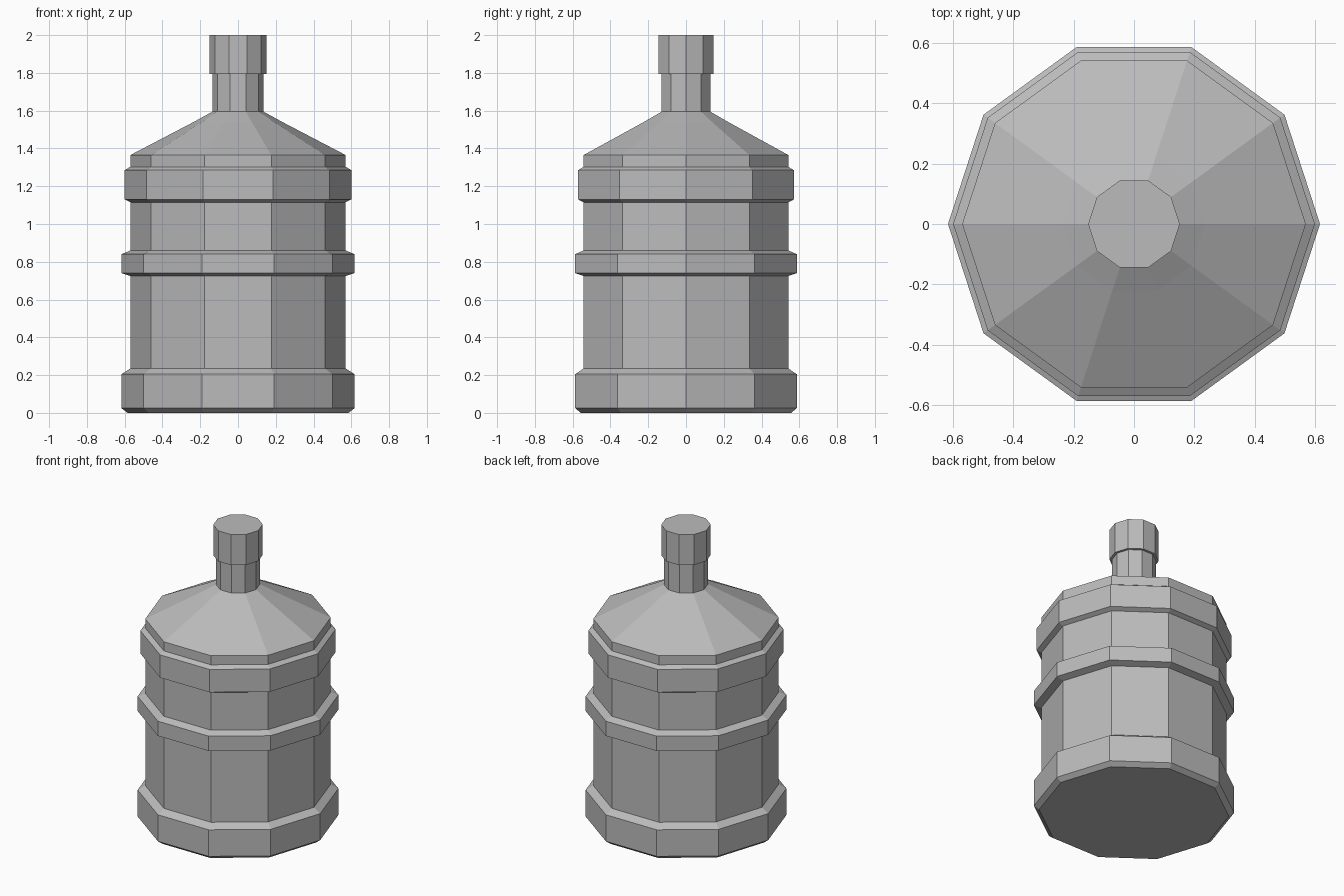
import bpy
import bmesh
from math import cos, sin, tau

cube = bpy.data.objects.get("Cube")
if cube:
    bpy.data.objects.remove(cube, do_unlink=True)

SIDES = 10

# Single plastic colour
plastic = bpy.data.materials.new("grey plastic")
plastic.use_nodes = True
grey = (0.5, 0.5, 0.5, 1)
plastic.diffuse_color = grey
plastic.node_tree.nodes["Principled BSDF"].inputs["Base Color"].default_value = grey


def lathe(name, profile):
    """Closed flat-sided solid from (radius, height) pairs, bottom to top."""
    bm = bmesh.new()
    rings = [[bm.verts.new((r * cos(tau * i / SIDES), r * sin(tau * i / SIDES), z))
              for i in range(SIDES)] for r, z in profile]
    for low, high in zip(rings, rings[1:]):
        for i in range(SIDES):
            j = (i + 1) % SIDES
            bm.faces.new((low[i], low[j], high[j], high[i]))
    bm.faces.new(rings[0][::-1])
    bm.faces.new(rings[-1])
    mesh = bpy.data.meshes.new(name)
    bm.to_mesh(mesh)
    bm.free()
    mesh.materials.append(plastic)
    obj = bpy.data.objects.new(name, mesh)
    bpy.context.collection.objects.link(obj)
    return obj


WALL, RIB, BAND, NECK, CAP = 0.57, 0.617, 0.6, 0.135, 0.152

# Bottle: base band, middle rib, upper band, sloped shoulder and neck
lathe("bottle_body", [
    (0.585, 0), (RIB, 0.025), (RIB, 0.205), (WALL, 0.235),
    (WALL, 0.725), (RIB, 0.74), (RIB, 0.84), (WALL, 0.86),
    (WALL, 1.115), (BAND, 1.13), (BAND, 1.285), (WALL, 1.303),
    (WALL, 1.365), (0.235, 1.54), (NECK, 1.595), (NECK, 1.795),
])

# Cap over the neck
lathe("bottle_cap", [(CAP, 1.793), (CAP, 2)])
